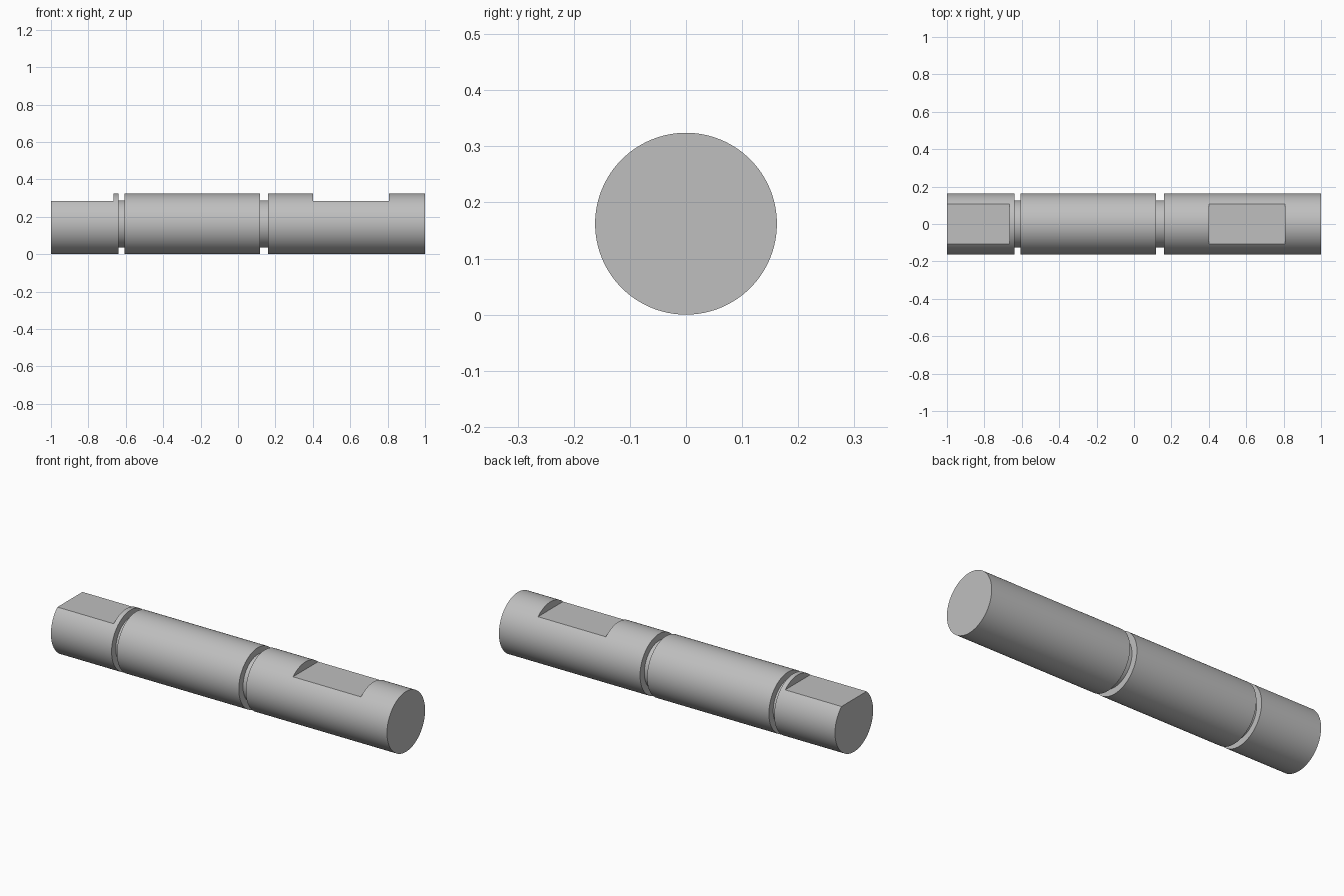
import bpy, bmesh, math
from mathutils import Matrix, Vector

if "Cube" in bpy.data.objects:
    bpy.data.objects.remove(bpy.data.objects["Cube"])

R, CORE = 0.162, 0.126      # shaft and groove radii
FLAT_Z = 0.284              # height of the milled flats
SEGMENTS = 128

steel = bpy.data.materials.new("plain_grey")
steel.diffuse_color = (0.52, 0.52, 0.52, 1)
steel.use_nodes = True
steel.node_tree.nodes["Principled BSDF"].inputs["Base Color"].default_value = steel.diffuse_color


def mesh_object(name, bm):
    bmesh.ops.recalc_face_normals(bm, faces=bm.faces)
    mesh = bpy.data.meshes.new(name)
    bm.to_mesh(mesh)
    bm.free()
    mesh.materials.append(steel)
    obj = bpy.data.objects.new(name, mesh)
    bpy.context.collection.objects.link(obj)
    return obj


# Shaft: half profile with two ring grooves, revolved about the x axis
profile = [(-1, 0), (-1, R)]
for x0, x1 in ((-0.639, -0.607), (0.118, 0.16)):
    profile += [(x0, R), (x0, CORE), (x1, CORE), (x1, R)]
profile += [(1, R), (1, 0)]

bm = bmesh.new()
verts = [bm.verts.new((x, 0, r)) for x, r in profile]
edges = [bm.edges.new(pair) for pair in zip(verts, verts[1:])]
bmesh.ops.spin(bm, geom=verts + edges, cent=(0, 0, 0), axis=(1, 0, 0),
               angle=math.tau, steps=SEGMENTS, use_duplicate=False)
bmesh.ops.remove_doubles(bm, verts=bm.verts, dist=1e-5)
bmesh.ops.translate(bm, verts=bm.verts, vec=(0, 0, R))
shaft = mesh_object("shaft", bm)

# Milled flats: one open at the left end, one closed pocket on the right
bpy.context.view_layer.objects.active = shaft
shaft.select_set(True)
for x0, x1 in ((-1.1, -0.665), (0.402, 0.806)):
    bm = bmesh.new()
    place = Matrix.Translation(Vector(((x0 + x1) / 2, 0, FLAT_Z + 0.1)))
    bmesh.ops.create_cube(bm, size=1, matrix=place @ Matrix.Diagonal((x1 - x0, 0.5, 0.2, 1)))
    cutter = mesh_object("flat_cutter", bm)
    cutter.hide_render = True
    cut = shaft.modifiers.new("milled_flat", 'BOOLEAN')
    cut.operation, cut.solver, cut.object = 'DIFFERENCE', 'EXACT', cutter
    bpy.ops.object.modifier_apply(modifier=cut.name)
    bpy.data.objects.remove(cutter)

bpy.ops.object.shade_smooth_by_angle(angle=math.radians(25))
